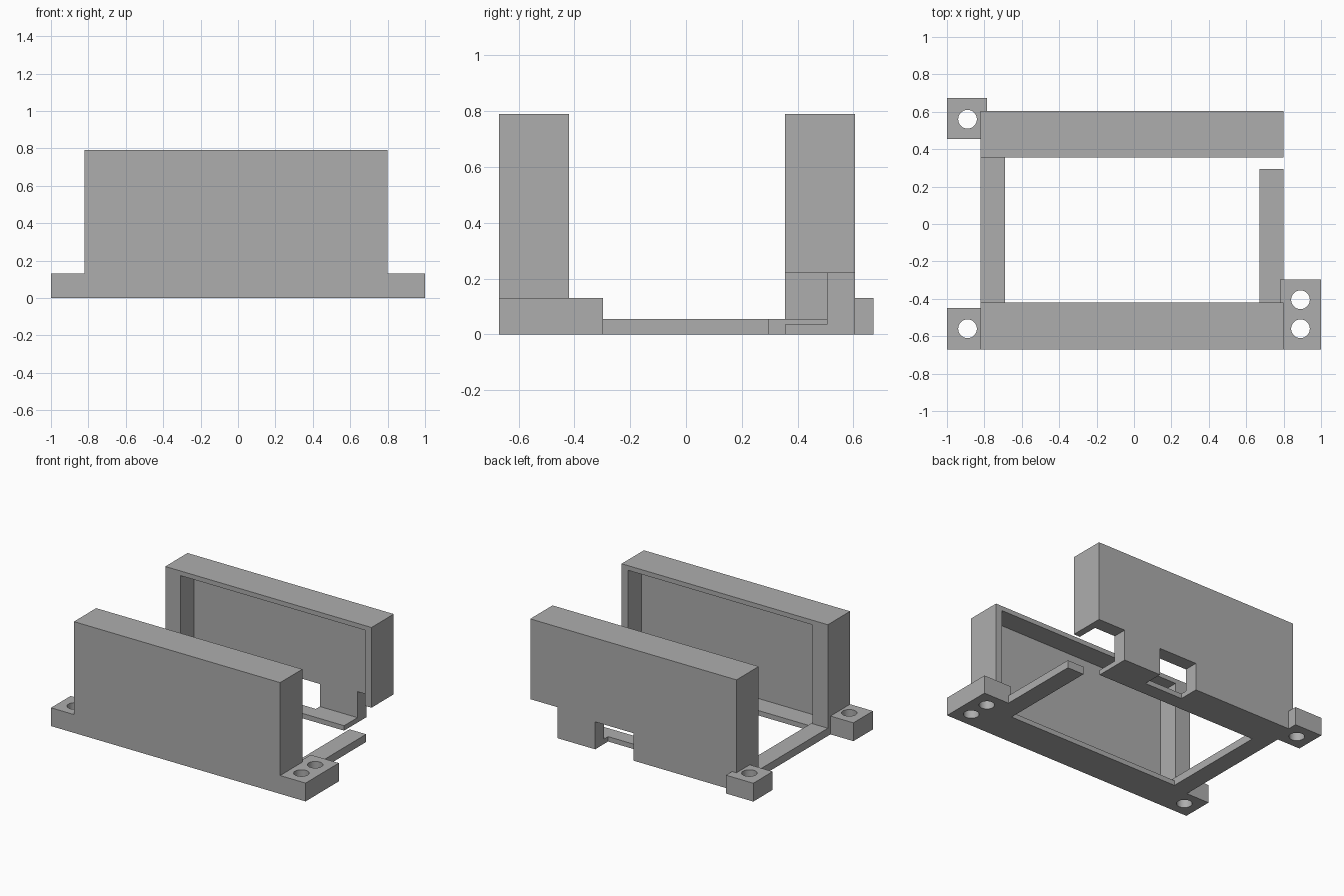
import bpy
import bmesh
from mathutils import Matrix, Vector

if "Cube" in bpy.data.objects:
    bpy.data.objects.remove(bpy.data.objects["Cube"], do_unlink=True)

grey = bpy.data.materials.new("plain grey")
grey.use_nodes = True
colour = (0.42, 0.42, 0.42, 1)
grey.diffuse_color = colour
grey.node_tree.nodes["Principled BSDF"].inputs["Base Color"].default_value = colour

HEIGHT, FLOOR, RAIL, TAB = 0.79, 0.035, 0.055, 0.13
LEFT, RIGHT = 0.80, -0.82


def finish(name, bm):
    mesh = bpy.data.meshes.new(name)
    bm.to_mesh(mesh)
    bm.free()
    mesh.materials.append(grey)
    obj = bpy.data.objects.new(name, mesh)
    bpy.context.collection.objects.link(obj)
    return obj


def box(name, x, y, z):
    """Box spanning the given (low, high) pairs."""
    low, high = (Vector(c) for c in zip(x, y, z))
    bm = bmesh.new()
    size = Matrix.Diagonal((high - low).to_4d())
    bmesh.ops.create_cube(bm, size=1, matrix=Matrix.Translation((low + high) / 2) @ size)
    return finish(name, bm)


def peg(x, y):
    bm = bmesh.new()
    bmesh.ops.create_cone(bm, cap_ends=True, segments=32, radius1=0.05, radius2=0.05,
                          depth=1, matrix=Matrix.Translation((x, y, 0)))
    return finish("hole_cutter", bm)


def cut(obj, cutters):
    """Subtract the cutters, bake the result and discard them."""
    for cutter in cutters:
        cutter.hide_render = True
        mod = obj.modifiers.new("cut", 'BOOLEAN')
        mod.operation = 'DIFFERENCE'
        mod.solver = 'EXACT'
        mod.object = cutter
    graph = bpy.context.evaluated_depsgraph_get()
    baked = bpy.data.meshes.new_from_object(obj.evaluated_get(graph))
    obj.modifiers.clear()
    obj.data = baked
    baked.name = obj.name
    for cutter in cutters:
        bpy.data.objects.remove(cutter, do_unlink=True)


# Front shell, hollow towards the back
front = box("front_shell", (RIGHT, LEFT), (-0.67, -0.42), (0, HEIGHT))
cut(front, [box("pocket_cutter", (-0.70, 0.75), (-0.57, -0.3), (FLOOR, 0.757))])

# Rear shell, hollow towards the front, with a corner notch and a cable slot
rear = box("rear_shell", (RIGHT, LEFT), (0.355, 0.605), (0, HEIGHT))
cut(rear, [
    box("pocket_cutter", (-0.70, 0.75), (0.2, 0.505), (FLOOR, 0.757)),
    box("corner_cutter", (0.585, 0.9), (0.2, 0.8), (-0.1, 0.22)),
    box("slot_cutter", (-0.01, 0.29), (0.46, 0.8), (-0.1, 0.195)),
])

# Low side rails
box("right_rail", (RIGHT, -0.69), (-0.57, 0.505), (0, RAIL))
box("left_rail", (0.67, LEFT), (-0.57, 0.295), (0, RAIL))

# Mounting tabs with screw holes
tabs = [
    ("front_right_tab", (-1, RIGHT), (-0.67, -0.45), [(-0.89, -0.56)]),
    ("rear_right_tab", (-1, -0.785), (0.455, 0.673), [(-0.89, 0.56)]),
    ("left_tab", (0.78, 1), (-0.67, -0.297), [(0.89, -0.56), (0.89, -0.405)]),
]
for name, x, y, holes in tabs:
    cut(box(name, x, y, (0, TAB)), [peg(*h) for h in holes])

# Round the hole walls only
for obj in bpy.context.collection.objects:
    if obj.name.endswith("_tab"):
        bpy.ops.object.select_all(action='DESELECT')
        obj.select_set(True)
        bpy.context.view_layer.objects.active = obj
        bpy.ops.object.shade_smooth_by_angle()
